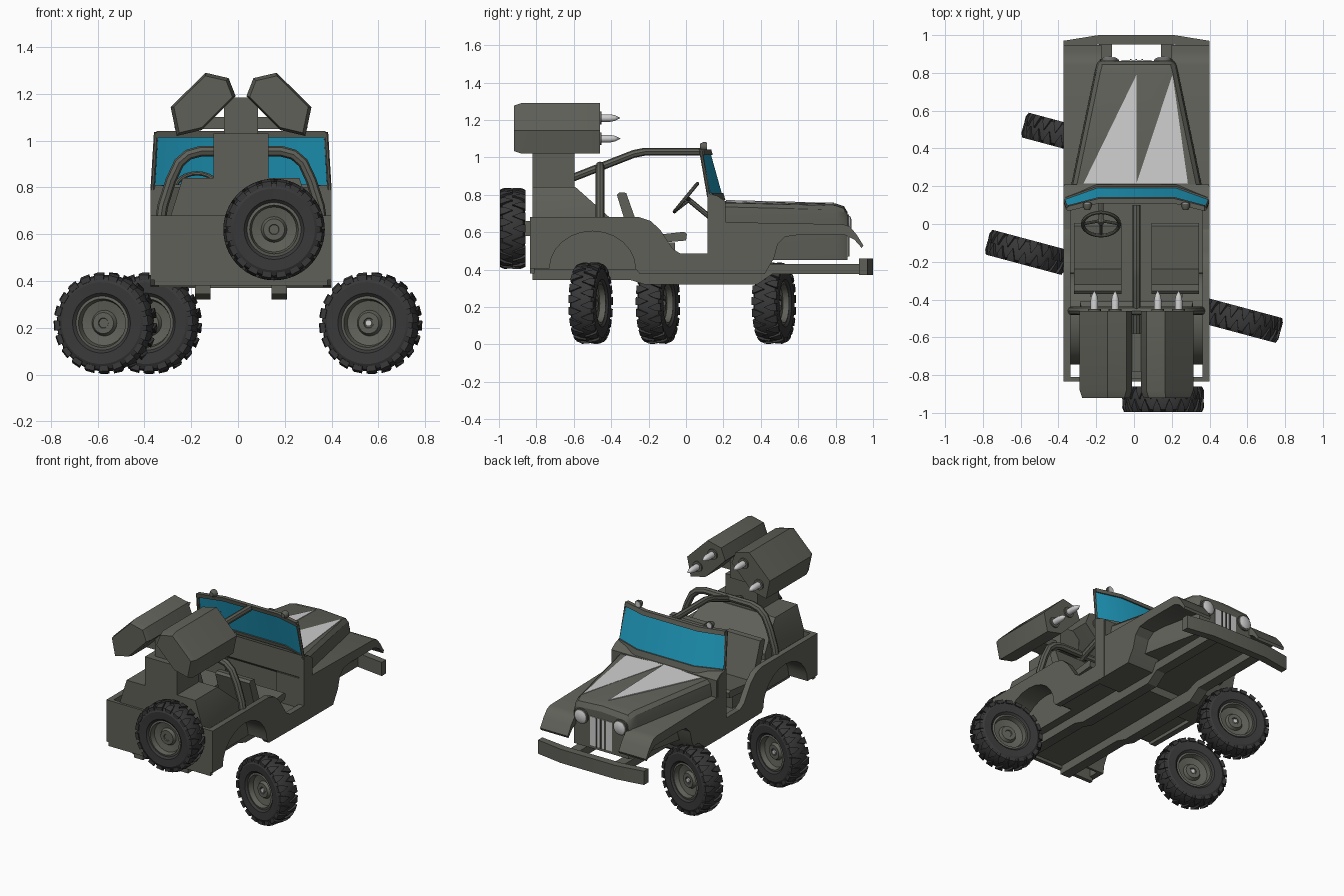
import bpy, bmesh, math
from mathutils import Vector

if "Cube" in bpy.data.objects:
    bpy.data.objects.remove(bpy.data.objects["Cube"])

CX = 0.013  # body centre line


def material(name, col):
    m = bpy.data.materials.new(name)
    m.diffuse_color = (*col, 1)
    m.use_nodes = True
    m.node_tree.nodes["Principled BSDF"].inputs["Base Color"].default_value = m.diffuse_color
    return m


BODY = material("olive_grey", (0.115, 0.118, 0.098))
TYRE = material("tyre_black", (0.040, 0.040, 0.040))
GLASS = material("window_blue", (0.014, 0.33, 0.52))
LIGHT = material("light_grey", (0.62, 0.62, 0.62))


def make(name, verts, faces, mat):
    me = bpy.data.meshes.new(name)
    me.from_pydata([tuple(v) for v in verts], [], faces)
    bm = bmesh.new()
    bm.from_mesh(me)
    bmesh.ops.remove_doubles(bm, verts=bm.verts, dist=1e-5)
    bmesh.ops.recalc_face_normals(bm, faces=bm.faces)
    bm.to_mesh(me)
    bm.free()
    me.materials.append(mat)
    ob = bpy.data.objects.new(name, me)
    bpy.context.collection.objects.link(ob)
    return ob


def loft(name, rings, mat=BODY):
    n = len(rings[0])
    faces = [list(range(n)), list(range((len(rings) - 1) * n, len(rings) * n))]
    for k in range(len(rings) - 1):
        for i in range(n):
            j = (i + 1) % n
            faces.append([k * n + i, k * n + j, k * n + n + j, k * n + n + i])
    return make(name, [p for r in rings for p in r], faces, mat)


def prism(name, yz, x0, x1, mat=BODY):
    """Side profile extruded across x (relative to the centre line)."""
    return loft(name, [[(CX + x, y, z) for y, z in yz] for x in (x0, x1)], mat)


def box(name, x, y, z, mat=BODY):
    return prism(name, [(y[0], z[0]), (y[1], z[0]), (y[1], z[1]), (y[0], z[1])], x[0], x[1], mat)


def lathe(name, prof, loc, axis, mat=BODY, n=32):
    """Closed (radius, height) profile turned around an axis."""
    k = len(prof)
    verts = [(r * math.cos(6.28318531 * i / n), r * math.sin(6.28318531 * i / n), h)
             for i in range(n) for r, h in prof]
    faces = [[i * k + j, i * k + (j + 1) % k, (i + 1) % n * k + (j + 1) % k, (i + 1) % n * k + j]
             for i in range(n) for j in range(k) if prof[j][0] + prof[(j + 1) % k][0] > 1e-6]
    ob = make(name, verts, faces, mat)
    place(ob, loc, axis)
    return ob


def place(ob, loc, axis):
    ob.rotation_mode = 'QUATERNION'
    ob.rotation_quaternion = Vector((0, 0, 1)).rotation_difference(Vector(axis).normalized())
    ob.location = loc


def tube(name, pts, r, mat=BODY, cyclic=False):
    cu = bpy.data.curves.new(name, 'CURVE')
    cu.dimensions, cu.bevel_depth, cu.bevel_resolution, cu.use_fill_caps = '3D', r, 2, True
    sp = cu.splines.new('POLY')
    sp.points.add(len(pts) - 1)
    for p, q in zip(sp.points, pts):
        p.co = (*q, 1)
    sp.use_cyclic_u = cyclic
    tmp = bpy.data.objects.new(name + "_path", cu)
    me = bpy.data.meshes.new_from_object(tmp)
    bpy.data.objects.remove(tmp)
    me.materials.clear()
    me.materials.append(mat)
    ob = bpy.data.objects.new(name, me)
    bpy.context.collection.objects.link(ob)
    return ob


# Wheels: tyre with wedge lugs, dished rim, hub cap
def wheel(name, loc, axis, cap):
    half = [(0.112, 0.05), (0.128, 0.064), (0.175, 0.067), (0.198, 0.055), (0.206, 0.03)]
    lathe(name + "_tyre", half + [(r, -h) for r, h in half[::-1]], loc, axis, TYRE, 40)
    verts, faces = [], []
    for k in range(40):
        s, a = (1 if k % 2 else -1), math.tau * k / 40
        plan = [(-0.105, 0.068), (0.105, 0.068), (0.09, 0.045), (0.0, 0.0), (-0.09, 0.045)]
        b = len(verts)
        for inner in (0, 1):
            for da, h in plan:
                r = 0.185 if inner else (0.207 if h > 0.06 else 0.217)
                verts.append((r * math.cos(a + da), r * math.sin(a + da), s * h))
        faces += [[b, b + 1, b + 2, b + 4], [b + 2, b + 3, b + 4], [b + 5, b + 6, b + 7, b + 8, b + 9]]
        faces += [[b + i, b + (i + 1) % 5, b + 5 + (i + 1) % 5, b + 5 + i] for i in range(5)]
    place(make(name + "_lugs", verts, faces, TYRE), loc, axis)
    rim = [(0.116, 0.053), (0.104, 0.056), (0.096, 0.025), (0.055, 0.016), (0.045, 0.034), (0.022, 0.034), (0.02, 0.028), (0, 0.028)]
    lathe(name + "_rim", rim + [(r, -h) for r, h in rim[::-1]], loc, axis)
    if cap:
        lathe(name + "_hub_cap", [(0, 0.02), (0.014, 0.02), (0.014, 0.036), (0, 0.036)], loc, axis, LIGHT, 12)


t = math.radians(15)
out = Vector((math.sin(t), math.cos(t), 0))
wheel("front_left_wheel", (-0.375, 0.47, 0.22), out, True)
wheel("rear_left_wheel", (-0.567, -0.15, 0.22), out, True)
wheel("rear_right_wheel", (0.567, -0.51, 0.22), -out, True)
wheel("spare_wheel", (0.154, -0.927, 0.62), (0, -1, 0), False)
box("spare_bracket", (0.10, 0.18), (-0.90, -0.82), (0.58, 0.66))

# Body sides, fenders, wheel wells, chassis rails
arch = [(math.cos(a), math.sin(a)) for a in [math.pi * (1 - i / 12) for i in range(13)]]
well = [(-0.5 + 0.23 * c, 0.405 + 0.2 * s) for c, s in arch]
well_out = [(-0.5 + 0.245 * c, 0.405 + 0.215 * s) for c, s in arch]
side = [(-0.835, 0.405)] + well + [(-0.25, 0.38), (0.2, 0.375), (0.2, 0.765), (0.17, 0.79), (0.115, 0.81),
        (0.115, 0.485), (-0.03, 0.485), (-0.07, 0.51), (-0.14, 0.615), (-0.19, 0.66), (-0.25, 0.68), (-0.835, 0.68)]
fender = [(0.115, 0.375), (0.42, 0.375), (0.47, 0.46), (0.49, 0.535), (0.53, 0.575), (0.6, 0.585), (0.85, 0.585),
          (0.9, 0.56), (0.94, 0.515), (0.948, 0.53), (0.91, 0.59), (0.875, 0.63), (0.84, 0.642), (0.115, 0.655)]
rail = [(-0.82, 0.345), (-0.3, 0.345), (-0.22, 0.32), (0.38, 0.32), (0.46, 0.375), (0.95, 0.375),
        (0.95, 0.43), (0.44, 0.43), (0.36, 0.40), (-0.82, 0.42)]
for s, tag in ((-1, "left_"), (1, "right_")):
    prism(tag + "body_side", side, s * 0.35, s * 0.387)
    prism(tag + "fender", fender, s * 0.185, s * 0.386)
    prism(tag + "wheel_well", well_out + well[::-1], s * 0.24, s * 0.36)
    prism(tag + "wheel_well_wall", well, s * 0.24, s * 0.25)
    prism(tag + "chassis_rail", rail, s * 0.13, s * 0.197)
box("rear_floor", (-0.25, 0.25), (-0.82, -0.25), (0.40, 0.46))
box("cabin_floor", (-0.37, 0.37), (-0.26, 0.16), (0.40, 0.46))
box("tailgate", (-0.37, 0.37), (-0.835, -0.81), (0.38, 0.68))
prism("cowl", [(0.14, 0.40), (0.21, 0.40), (0.21, 0.765), (0.17, 0.793), (0.12, 0.808), (0.12, 0.66), (0.14, 0.64)],
      -0.384, 0.384)

# Bumper
loft("front_bumper", [[(CX + x, a, 0.37), (CX + x, b, 0.37), (CX + x, b, 0.46), (CX + x, a, 0.46)]
     for x, a, b in ((-0.386, 0.925, 0.97), (-0.2, 0.95, 1.0), (0.2, 0.95, 1.0), (0.386, 0.925, 0.97))])

# Hood, grille and headlights
def hood_ring(y, w, t):
    half = [(w, 0.45), (w, t - 0.08), (w - 0.008, t - 0.03), (w - 0.03, t - 0.008)]
    return [(CX + x, y, z) for x, z in half + [(0, t + 0.003)] + [(-x, z) for x, z in half[::-1]]]


loft("hood", [hood_ring(*r) for r in ((0.2, 0.347, 0.765), (0.8, 0.222, 0.75), (0.845, 0.21, 0.735), (0.863, 0.2, 0.705))])


def hood_z(x, y):
    f = (y - 0.2) / 0.6
    return 0.765 - 0.015 * f + 0.003 - 0.011 * abs(x) / (0.317 - 0.125 * f)


for tag, tri in (("left_", [(-0.28, 0.215), (0, 0.215), (0, 0.79)]), ("right_", [(0, 0.215), (0.272, 0.215), (0.191, 0.79)])):
    loft(tag + "hood_stripe", [[(CX + x, y, hood_z(x, y) + d) for x, y in tri] for d in (-0.003, 0.004)], LIGHT)
box("grille_panel", (-0.08, 0.08), (0.855, 0.868), (0.47, 0.66), LIGHT)
for x in (-0.03, 0, 0.03):
    box("grille_bar", (x - 0.004, x + 0.004), (0.86, 0.874), (0.47, 0.66))
for s in (-1, 1):
    lathe("headlight_ring", [(0, 0), (0.05, 0), (0.05, 0.012), (0, 0.012)], (CX + s * 0.142, 0.86, 0.645), (0, 1, 0), BODY, 20)
    lathe("headlight", [(0, 0), (0.041, 0), (0.041, 0.017), (0.025, 0.024), (0, 0.026)],
          (CX + s * 0.142, 0.86, 0.645), (0, 1, 0), LIGHT, 20)

# Windshield: wrapped glass, frame and two spot lamps
def shield(name, lo, hi, th, mat):
    """Three-panel bent screen between two heights (0 = bottom, 1 = top)."""
    def pt(x, y, k, d):
        return (CX + x * (1 - 0.04 * k), y - (0.06 if y > 0.15 else 0.042) * k + d, 0.805 + 0.215 * k)
    plan = [(-0.378, 0.127), (-0.207, 0.188), (0.207, 0.188), (0.378, 0.127)]
    return loft(name, [[pt(x, y, lo, -th), pt(x, y, lo, th), pt(x, y, hi, th), pt(x, y, hi, -th)] for x, y in plan], mat)


shield("windshield_glass", 0, 1, 0.004, GLASS)
shield("windshield_top_frame", 0.97, 1.1, 0.013, BODY)
shield("windshield_bottom_frame", -0.15, 0.02, 0.013, BODY)
for s in (-1, 1):
    tube("windshield_post", [(CX + s * 0.378, 0.122, 0.79), (CX + s * 0.363, 0.08, 1.035)], 0.01)
    p = (CX + s * 0.26, 0.075, 1.058)
    lathe("spot_lamp", [(0, 0), (0.014, 0), (0.024, 0.02), (0.024, 0.034), (0, 0.034)], p, (0, 1, 0), BODY, 16)
    lathe("spot_lamp_lens", [(0, 0.03), (0.019, 0.03), (0.019, 0.038), (0, 0.038)], p, (0, 1, 0), LIGHT, 16)

# Roll cage
hoop = [(0.35, 0.62), (0.335, 0.72), (0.30, 0.83), (0.265, 0.905), (0.225, 0.94), (0.17, 0.955)]
tube("roll_hoop", [(CX + x, -0.46, z) for x, z in hoop] + [(CX - x, -0.46, z) for x, z in hoop[::-1]], 0.023)
tube("roll_spine", [(CX, 0.1, 1.03), (CX, -0.22, 1.03), (CX, -0.28, 1.018), (CX, -0.62, 0.885)], 0.021)

# Seats
for s, tag in ((-1, "left_"), (1, "right_")):
    x = (s * 0.08, s * 0.33)
    prism(tag + "seat_back", [(-0.37, 0.80), (-0.355, 0.813), (-0.32, 0.81), (-0.235, 0.57), (-0.29, 0.54)], *x)
    prism(tag + "seat_cushion", [(-0.29, 0.53), (0.0, 0.555), (0.005, 0.59), (-0.01, 0.602), (-0.29, 0.57)], *x)
    box(tag + "seat_base", (s * 0.1, s * 0.31), (-0.27, -0.06), (0.45, 0.545))

# Steering wheel
c, u, v = Vector((-0.175, 0.0, 0.785)), Vector((1, 0, 0)), Vector((0, 0.633, 0.774))
rim_pts = [c + 0.097 * (u * math.cos(a) + v * math.sin(a)) for a in [math.tau * i / 24 for i in range(24)]]
tube("steering_wheel", rim_pts, 0.01, BODY, True)
hub = c + Vector((0, 0.018, -0.014))
for i in (0, 12, 18):
    tube("steering_spoke", [hub, rim_pts[i]], 0.008)
tube("steering_column", [c, c + Vector((0, 0.14, -0.115))], 0.014)

# Launcher pedestal
box("pedestal_core", (-0.24, 0.24), (-0.815, -0.42), (0.45, 0.66))
loft("pedestal_base", [[(CX - w, -0.82, z), (CX + w, -0.82, z), (CX + w, y, z), (CX - w, y, z)]
     for w, y, z in ((0.30, -0.41, 0.64), (0.30, -0.41, 0.68), (0.25, -0.59, 0.84))])
box("pedestal_column", (-0.117, 0.117), (-0.82, -0.595), (0.8, 1.03))
box("launcher_mount", (-0.072, 0.072), (-0.78, -0.58), (1.02, 1.185))
box("launcher_arm", (-0.17, 0.17), (-0.74, -0.62), (1.05, 1.10))

# Launcher pods with two missiles each
pod = [(0.301, 1.143), (0.152, 1.29), (0.053, 1.267), (0.023, 1.19), (0.168, 1.045), (0.275, 1.02)]
for s, tag in ((-1, "left_"), (1, "right_")):
    loft(tag + "launcher_pod", [[(CX + s * (0.163 + (x - 0.163) * k), y, 1.157 + (z - 1.157) * k) for x, z in pod]
         for y, k in ((-0.92, 0.9), (-0.88, 1), (-0.46, 1))])
    for x, z in ((0.223, 1.10), (0.113, 1.21)):
        p = (CX + s * x, -0.465, z)
        lathe(tag + "tube_collar", [(0, 0), (0.034, 0), (0.034, 0.014), (0, 0.014)], p, (0, 1, 0), BODY, 16)
        lathe(tag + "missile", [(0, 0), (0.02, 0), (0.02, 0.06), (0.015, 0.085), (0, 0.115)], p, (0, 1, 0), LIGHT, 16)

# Smooth curved surfaces, keep edges crisp
bpy.ops.object.select_all(action='SELECT')
bpy.context.view_layer.objects.active = bpy.data.objects["hood"]
bpy.ops.object.shade_smooth_by_angle(angle=math.radians(30))
